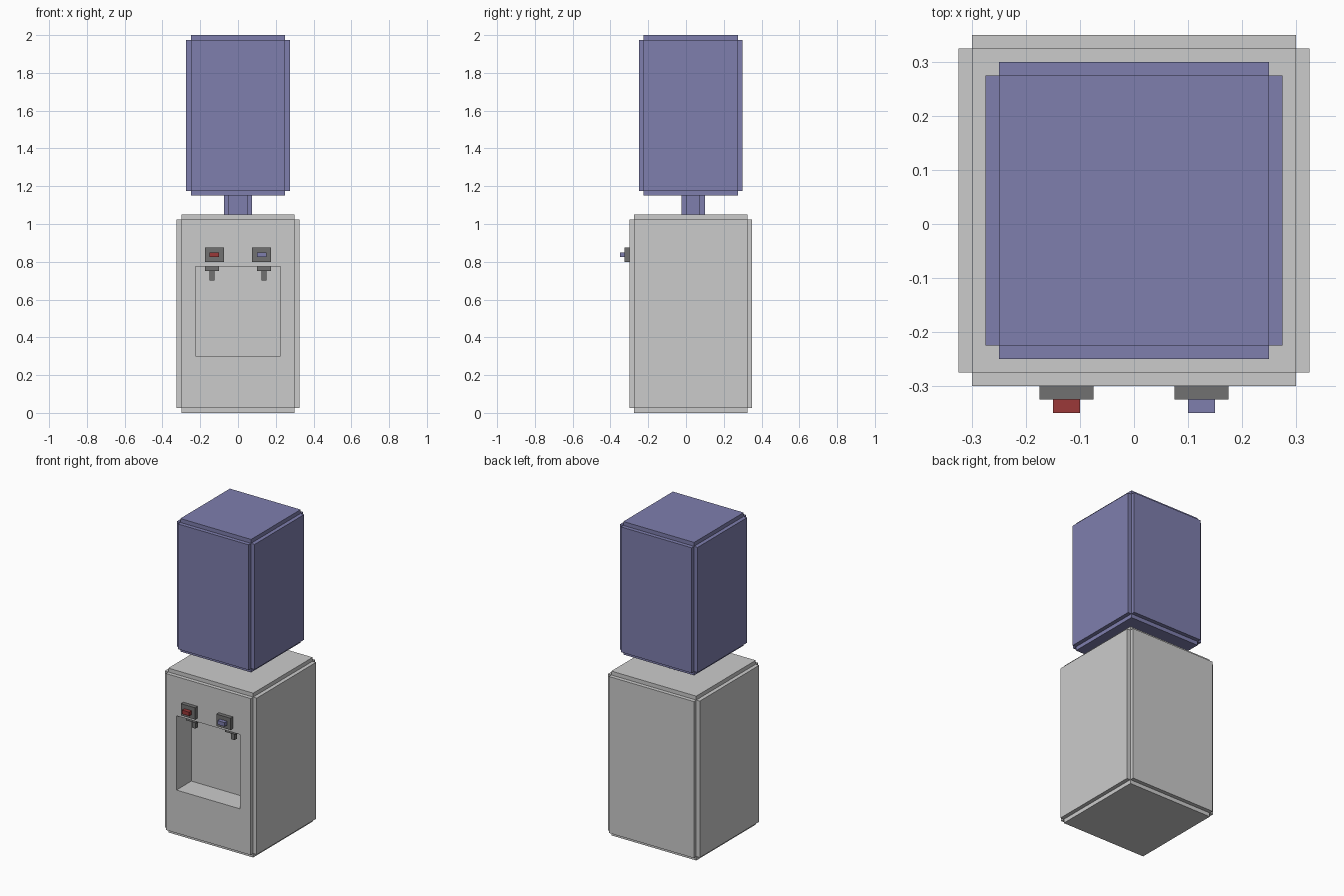
import bpy, bmesh
from itertools import product

if "Cube" in bpy.data.objects:
    bpy.data.objects.remove(bpy.data.objects["Cube"])


def material(name, rgb):
    m = bpy.data.materials.new(name)
    m.diffuse_color = (*rgb, 1)
    m.use_nodes = True
    m.node_tree.nodes["Principled BSDF"].inputs["Base Color"].default_value = m.diffuse_color
    return m


casing = material("light_grey", (0.6, 0.6, 0.6))
water = material("bottle_blue", (0.21, 0.21, 0.42))
dark = material("dark_grey", (0.165, 0.165, 0.165))
red = material("hot_red", (0.33, 0.04, 0.04))


def block(name, mat, cuts, hollow=(), step_axes=(0, 1, 2)):
    """Solid from a small grid of cells: cells outside on two or more
    step_axes are left out, which notches the edges; hollow is also removed."""
    sizes = [len(c) - 1 for c in cuts]

    def filled(c):
        if any(i < 0 or i >= n for i, n in zip(c, sizes)):
            return False
        outer = sum(c[a] in (0, sizes[a] - 1) for a in step_axes)
        return outer < 2 and c not in hollow

    bm = bmesh.new()
    verts = {}

    def vert(k):
        if k not in verts:
            verts[k] = bm.verts.new([cuts[a][k[a]] for a in range(3)])
        return verts[k]

    for c in product(*map(range, sizes)):
        if not filled(c):
            continue
        for axis, side in product(range(3), (0, 1)):
            n = list(c)
            n[axis] += 2 * side - 1
            if filled(tuple(n)):
                continue
            u, v = (axis + 1) % 3, (axis + 2) % 3
            corners = []
            for du, dv in ((0, 0), (1, 0), (1, 1), (0, 1)):
                k = list(c)
                k[axis] += side
                k[u] += du
                k[v] += dv
                corners.append(vert(tuple(k)))
            bm.faces.new(corners if side else corners[::-1])
    me = bpy.data.meshes.new(name)
    bm.to_mesh(me)
    bm.free()
    me.materials.append(mat)
    ob = bpy.data.objects.new(name, me)
    bpy.context.collection.objects.link(ob)
    return ob


def box(name, mat, x, y, z):
    return block(name, mat, (sorted(x), y, z), step_axes=())


# Cabinet with notched edges and a dispensing recess in the front
block("cabinet", casing,
      ((-0.325, -0.3, -0.225, 0.225, 0.3, 0.325),
       (-0.3, -0.275, -0.15, 0.325, 0.35),
       (0, 0.025, 0.3, 0.775, 1.025, 1.05)),
      hollow={(2, 0, 2), (2, 1, 2)})

# Water bottle and its neck
block("bottle", water,
      ((-0.275, -0.25, 0.25, 0.275),
       (-0.25, -0.225, 0.275, 0.3),
       (1.15, 1.175, 1.975, 2.0)))
block("bottle_neck", water,
      ((-0.075, -0.05, 0.05, 0.075),
       (-0.025, 0, 0.075, 0.1),
       (1.05, 1.15)), step_axes=(0, 1))

# Hot and cold controls, mirrored left and right
for s, side, mat in ((-1, "hot", red), (1, "cold", water)):
    box(side + "_button_plate", dark, (s * 0.075, s * 0.175), (-0.325, -0.3), (0.8, 0.875))
    box(side + "_button", mat, (s * 0.1, s * 0.15), (-0.35, -0.325), (0.825, 0.85))
    box(side + "_tap_base", dark, (s * 0.1, s * 0.175), (-0.275, -0.2), (0.75, 0.775))
    box(side + "_tap_spout", dark, (s * 0.125, s * 0.15), (-0.25, -0.225), (0.7, 0.75))
